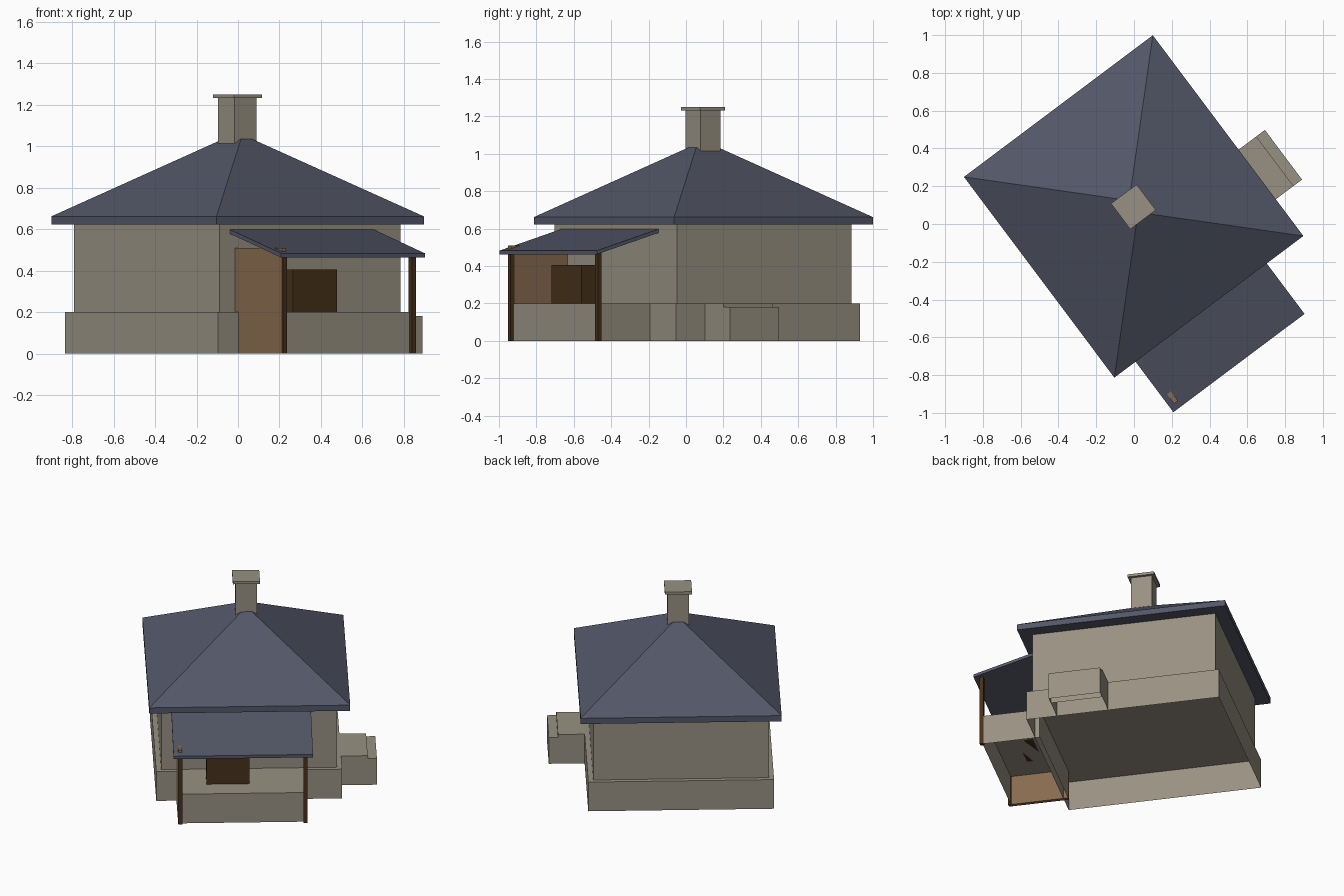
import bpy, bmesh, math
from mathutils import Matrix, Vector

if "Cube" in bpy.data.objects:
    bpy.data.objects.remove(bpy.data.objects["Cube"])

# The whole house stands turned about z; parts are laid out in house axes (u = width, v = depth)
HOUSE = Matrix.Translation((-0.003, 0.091, 0)) @ Matrix.Rotation(math.radians(36.85), 4, 'Z')


def material(name, rgb):
    m = bpy.data.materials.new(name)
    m.diffuse_color = (*rgb, 1)
    m.use_nodes = True
    m.node_tree.nodes["Principled BSDF"].inputs["Base Color"].default_value = m.diffuse_color
    return m


STONE = material("stone", (0.314, 0.283, 0.223))
SLATE = material("slate", (0.086, 0.095, 0.136))
PANEL = material("tan_wood", (0.246, 0.147, 0.076))
DARK = material("dark_wood", (0.061, 0.030, 0.0105))


def finish(name, bm, mat):
    bmesh.ops.recalc_face_normals(bm, faces=bm.faces)
    mesh = bpy.data.meshes.new(name)
    bm.to_mesh(mesh)
    bm.free()
    mesh.materials.append(mat)
    ob = bpy.data.objects.new(name, mesh)
    ob.matrix_world = HOUSE
    bpy.context.collection.objects.link(ob)
    return ob


def box(name, u, v, z, mat, open_bottom=False):
    """Box between (min, max) pairs, optionally hollow underneath."""
    bm = bmesh.new()
    bmesh.ops.create_cube(bm, size=1)
    for p in bm.verts:
        p.co = Vector([a + (b - a) * (c + 0.5) for (a, b), c in zip((u, v, z), p.co)])
    if open_bottom:
        low = [f for f in bm.faces if all(p.co.z < z[0] + 1e-5 for p in f.verts)]
        bmesh.ops.delete(bm, geom=low, context='FACES_ONLY')
    return finish(name, bm, mat)


def prism(name, profile, span, mat):
    """Extrude a closed (v, z) profile along u."""
    bm = bmesh.new()
    face = bm.faces.new([bm.verts.new((span[0], a, z)) for a, z in profile])
    ext = bmesh.ops.extrude_face_region(bm, geom=[face])
    moved = [g for g in ext['geom'] if isinstance(g, bmesh.types.BMVert)]
    bmesh.ops.translate(bm, vec=(span[1] - span[0], 0, 0), verts=moved)
    return finish(name, bm, mat)


def sym(h, c=0.0):
    return (c - h, c + h)


# Main body, with the plinth hollow underneath
box("plinth", sym(0.578), sym(0.614), (0, 0.2), STONE, open_bottom=True)
box("walls", sym(0.546), sym(0.584), (0.2, 0.623), STONE)

# Hipped roof with fascia and a small flat top
bm = bmesh.new()
rings = []
for inset, z in ((0, 0.623), (0, 0.662), (0.59, 1.034)):
    a, b = 0.625 - inset, 0.664 - inset
    rings.append([bm.verts.new((0.002 + a * s, 0.001 + b * t, z))
                  for s, t in ((-1, -1), (1, -1), (1, 1), (-1, 1))])
for lo, hi in zip(rings, rings[1:]):
    for i in range(4):
        j = (i + 1) % 4
        bm.faces.new((lo[i], lo[j], hi[j], hi[i]))
bm.faces.new(rings[0])
bm.faces.new(rings[-1])
finish("main_roof", bm, SLATE)

# Chimney
box("chimney", sym(0.0667), sym(0.0667), (0.95, 1.232), STONE)
box("chimney_cap", sym(0.0845), sym(0.0845), (1.232, 1.25), STONE)

# Porch: hollow deck, lean-to roof, posts, side screen and chest
PC = -0.049
box("porch_deck", (-0.437, 0.345), (-0.949, -0.584), (0, 0.2), STONE, open_bottom=True)
prism("porch_roof", [(-0.997, 0.463), (-0.997, 0.483), (-0.585, 0.598), (-0.585, 0.578)],
      sym(0.434, PC), SLATE)
for side, label in ((-1, "left"), (1, "right")):
    box("porch_post_" + label, sym(0.0125, PC + side * 0.389), sym(0.0125, -0.954), (0, 0.475), DARK)
box("porch_side_screen", (-0.4525, -0.428), (-0.963, -0.584), (0, 0.51), PANEL)
box("porch_chest", (-0.271, -0.005), (-0.809, -0.709), (0.2, 0.405), DARK)

# Stepped block on the right side
box("side_block", (0.578, 0.744), (-0.42, -0.092), (0, 0.2), STONE, open_bottom=True)
box("side_block_step", (0.744, 0.801), (-0.42, -0.092), (0, 0.18), STONE, open_bottom=True)
